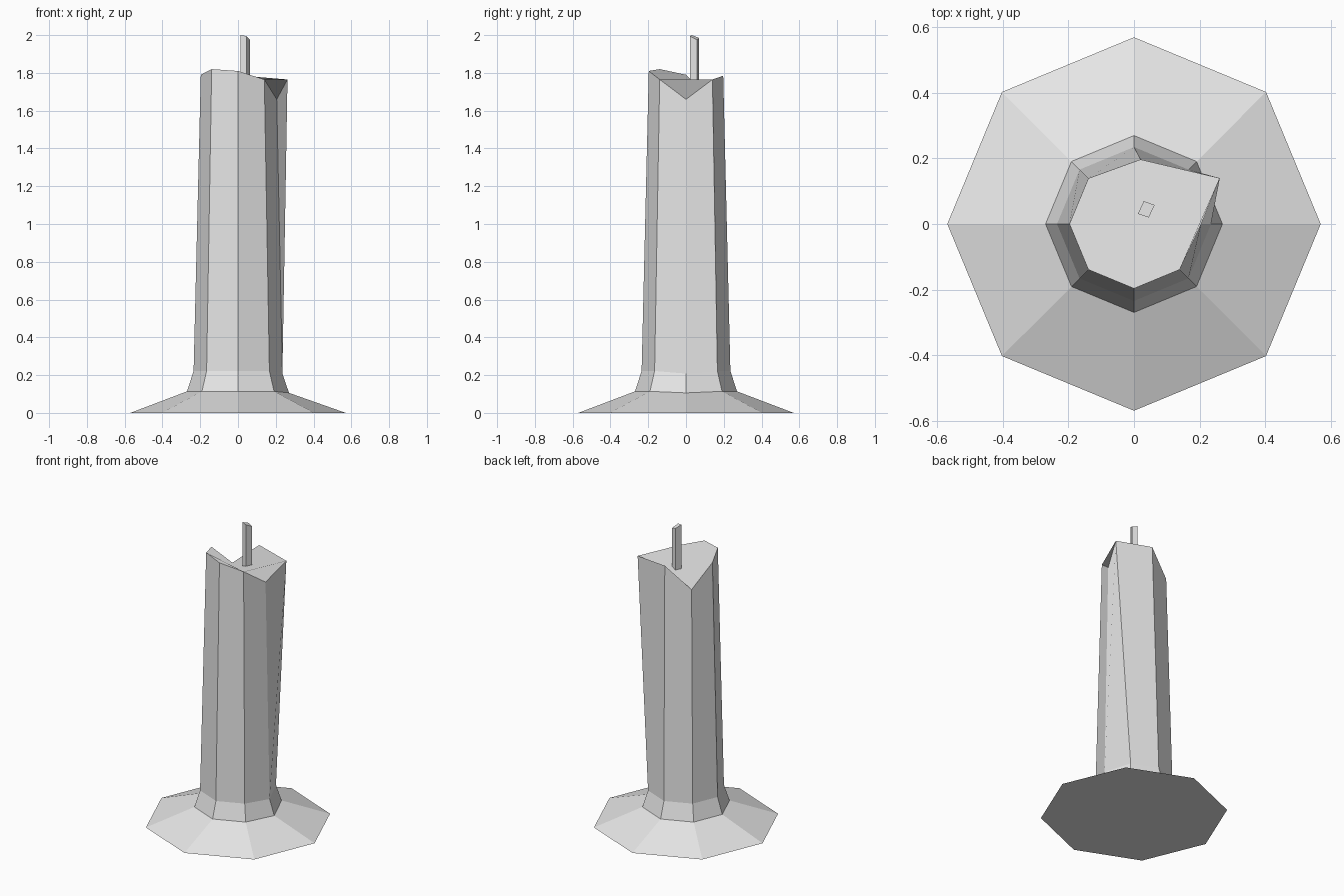
import bpy
import bmesh
from math import cos, sin, pi
from mathutils import Vector

cube = bpy.data.objects.get("Cube")
if cube:
    bpy.data.objects.remove(cube, do_unlink=True)

SIDES = 8

# One flat colour for everything
grey = bpy.data.materials.new("pale_grey")
grey.use_nodes = True
grey.diffuse_color = (0.8, 0.8, 0.8, 1)
grey.node_tree.nodes["Principled BSDF"].inputs["Base Color"].default_value = grey.diffuse_color


def ring(radius, z):
    """Octagon points, starting on +x and running counter-clockwise."""
    step = 2 * pi / SIDES
    return [Vector((radius * cos(i * step), radius * sin(i * step), z)) for i in range(SIDES)]


def skin(name, rings):
    """Bridge a stack of point rings and cap both ends."""
    bm = bmesh.new()
    loops = [[bm.verts.new(p) for p in points] for points in rings]
    count = len(loops[0])
    for low, high in zip(loops, loops[1:]):
        for i in range(count):
            j = (i + 1) % count
            bm.faces.new((low[i], low[j], high[j], high[i]))
    bm.faces.new(loops[0][::-1])
    bm.faces.new(loops[-1])
    mesh = bpy.data.meshes.new(name)
    bm.to_mesh(mesh)
    bm.free()
    mesh.materials.append(grey)
    obj = bpy.data.objects.new(name, mesh)
    bpy.context.collection.objects.link(obj)
    return obj


# Candle: melted skirt, collar and tapering shaft
foot = ring(0.57, 0)
skirt = ring(0.27, 0.114)
collar = ring(0.235, 0.222)
skirt[0].z = 0.106
collar[0].z = 0.208

# Uneven melted rim: two low dips and one corner leaning outward
rim = ring(0.197, 0)
for point, height in zip(rim, (1.66, 1.765, 1.785, 1.645, 1.79, 1.82, 1.81, 1.765)):
    point.z = height
rim[0].x = 0.205
rim[1].xy = (0.262, 0.14)
rim[2].x = 0.02
skin("candle_body", [foot, skirt, collar, rim])

# Wick: small twisted square post with a slanted tip
tip = [Vector(p) for p in ((0.012, 0.031, 2.0), (0.045, 0.02, 1.995),
                           (0.063, 0.058, 1.975), (0.03, 0.07, 1.985))]
base = [Vector((p.x, p.y, 1.66)) for p in tip]
skin("wick", [base, tip])
